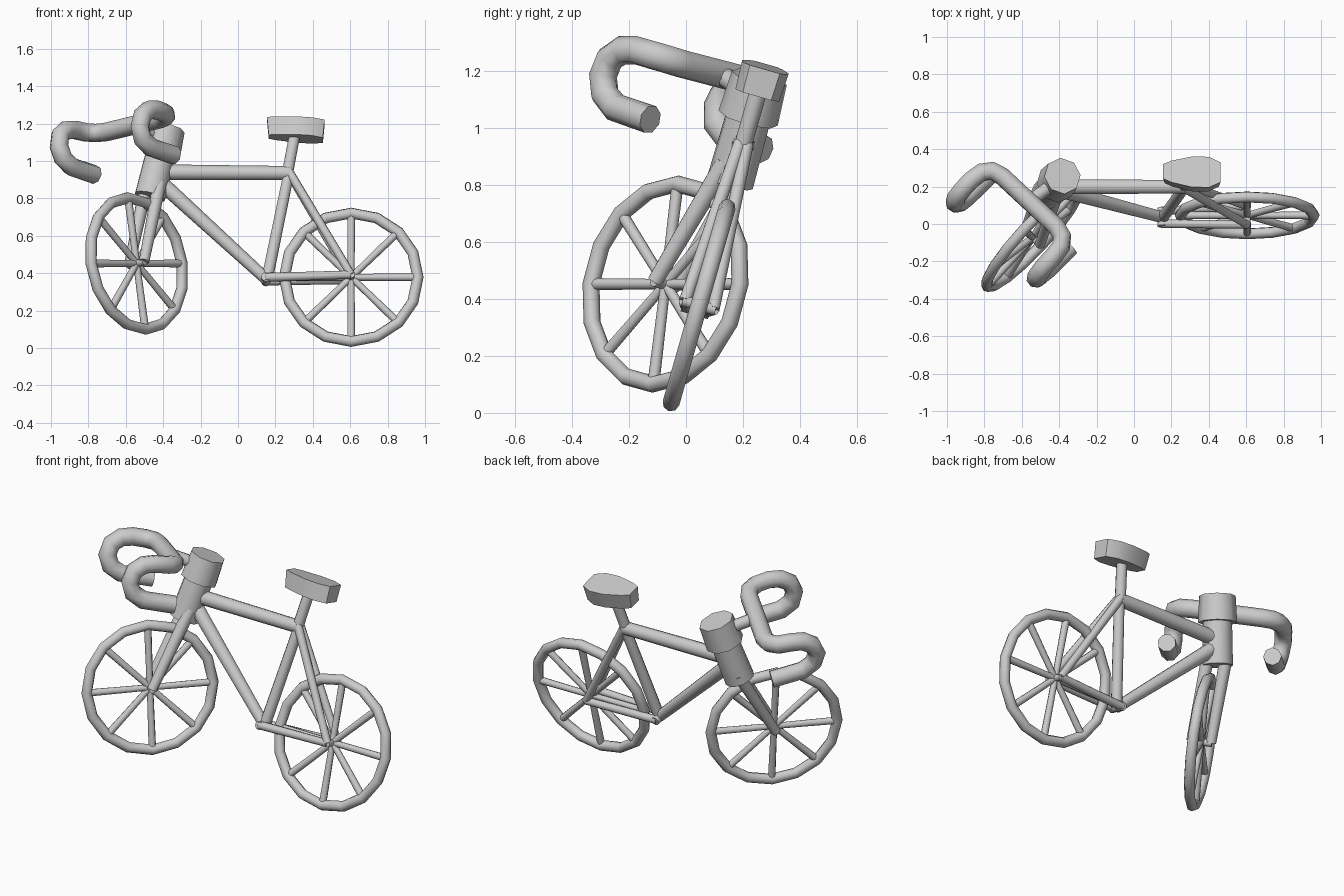
import bpy, bmesh, math
from mathutils import Vector, Matrix

if "Cube" in bpy.data.objects:
    bpy.data.objects.remove(bpy.data.objects["Cube"])

SLOPE = 0.287                                   # sideways lean of the frame
LEAN_N = Vector((0, 1, -SLOPE)).normalized()    # frame plane normal
LEAN_U = Vector((0, SLOPE, 1)).normalized()
X = Vector((1, 0, 0))

# turned front assembly axes: sideways, forward, up
SIDE = Vector((0.72, -0.67, 0.175)).normalized()
FWD = Vector((0, 0, 1)).cross(SIDE).normalized() * -1
UP = SIDE.cross(FWD).normalized()
if UP.z < 0:
    UP = -UP


def P(x, z, off=0.0):
    """Point in the leaning frame plane, pushed sideways by off."""
    return Vector((x, 0.038 + SLOPE * (z - 0.375), z)) + LEAN_N * off


def smooth(ob, name):
    ob.name = name
    bpy.ops.object.shade_smooth_by_angle(angle=math.radians(50))
    return ob


def rod(name, a, b, r1, r2=None, sides=10):
    d = b - a
    bpy.ops.mesh.primitive_cone_add(vertices=sides, radius1=r1,
                                    radius2=r1 if r2 is None else r2, depth=d.length,
                                    location=(a + b) / 2, rotation=d.to_track_quat('Z', 'Y').to_euler())
    return smooth(bpy.context.object, name)


def wheel(name, c, ax, up):
    n = ax.cross(up).normalized()
    m = Matrix((ax, up, n)).transposed().to_4x4()
    bpy.ops.mesh.primitive_torus_add(major_segments=16, minor_segments=8,
                                     major_radius=0.357, minor_radius=0.03)
    ob = bpy.context.object
    ob.matrix_world = Matrix.Translation(c) @ m
    smooth(ob, name + "_rim")
    for i in range(8):
        t = i * math.pi / 4
        rod(name + "_spoke", c, c + (ax * math.cos(t) + up * math.sin(t)) * 0.345,
            0.018, 0.021, 8)


# wheels
rear = Vector((0.605, 0.046, 0.378))
front = Vector((-0.542, -0.072, 0.452))
wheel("rear_wheel", rear, X, LEAN_U)
wheel("front_wheel", front, FWD, UP)
rod("rear_axle", rear - LEAN_N * 0.06, rear + LEAN_N * 0.06, 0.02)
rod("front_axle", front - SIDE * 0.06, front + SIDE * 0.06, 0.02)

# main frame
seat_joint, crank = P(0.272, 0.935), P(0.155, 0.365)
rod("top_tube", P(-0.42, 0.94), seat_joint, 0.042, 0.038)
rod("down_tube", P(-0.43, 0.90), crank, 0.042, 0.032)
rod("seat_tube", crank, seat_joint, 0.032, 0.03)
rod("seat_post", P(0.262, 0.92), P(0.305, 1.15), 0.031)
rod("crank_shell", P(0.15, 0.368, -0.05), P(0.15, 0.368, 0.05), 0.026)
for s in (-1, 1):
    end = rear + LEAN_N * 0.052 * s
    rod("seat_stay", P(0.27, 0.945, 0.012 * s), end, 0.024, 0.022)
    rod("chain_stay", P(0.145, 0.368, 0.035 * s), end, 0.024, 0.022)

# head tube with wider cap
axis = Vector((0.24, 0.28, 1))
base = Vector((-0.47, 0.155, 0.81))
cap_low, cap_top = base + axis * 0.225, base + axis * 0.365
rod("head_tube", base, cap_low, 0.084, 0.08, 12)
rod("head_cap", cap_low, cap_top, 0.108, 0.1, 8)

# fork legs
for s in (-1, 1):
    rod("fork_leg", base + axis * 0.06 + SIDE * 0.05 * s, front + SIDE * 0.055 * s, 0.036, 0.028)

# seat: outline extruded in the leaning frame
half = [(0.155, 0.04), (0.2, 0.06), (0.31, 0.085), (0.4, 0.085), (0.463, 0.055)]
outline = half + [(x, -w) for x, w in reversed(half)]
bm = bmesh.new()
rings = []
for z0, k in ((1.12, 0.94), (1.215, 1.0)):
    rings.append([bm.verts.new(P(0.31 + (x - 0.31) * k, z0 - 0.06 * (x - 0.31), w * k))
                  for x, w in outline])
n = len(outline)
for i in range(n):
    j = (i + 1) % n
    bm.faces.new((rings[0][i], rings[0][j], rings[1][j], rings[1][i]))
bm.faces.new(rings[0])
bm.faces.new(rings[1])
bmesh.ops.recalc_face_normals(bm, faces=bm.faces)
me = bpy.data.meshes.new("seat")
bm.to_mesh(me)
bm.free()
seat = bpy.data.objects.new("seat", me)
bpy.context.collection.objects.link(seat)
bpy.ops.object.select_all(action='DESELECT')
seat.select_set(True)
bpy.context.view_layer.objects.active = seat
smooth(seat, "seat")

# drop handlebar: (side, forward, up) for one half, mirrored
mid = Vector((-0.56, 0.12, 1.19))
prof = [(0.2, 0, 0), (0.26, 0.015, 0.005), (0.295, 0.06, 0.015), (0.305, 0.13, 0.03),
        (0.305, 0.195, 0.03), (0.305, 0.25, 0.0), (0.3, 0.277, -0.06),
        (0.295, 0.262, -0.125), (0.295, 0.205, -0.172), (0.295, 0.03, -0.215)]
path = [(-a, b, c) for a, b, c in reversed(prof)] + prof
cu = bpy.data.curves.new("handlebar", 'CURVE')
cu.dimensions = '3D'
cu.bevel_depth = 0.051
cu.bevel_resolution = 2
cu.use_fill_caps = True
sp = cu.splines.new('POLY')
sp.points.add(len(path) - 1)
for pt, (a, b, c) in zip(sp.points, path):
    pt.co = (*(mid + SIDE * a + FWD * b + UP * c), 1)
bpy.context.collection.objects.link(bpy.data.objects.new("handlebar", cu))
rod("handlebar_stem", mid, base + axis * 0.3, 0.035)
